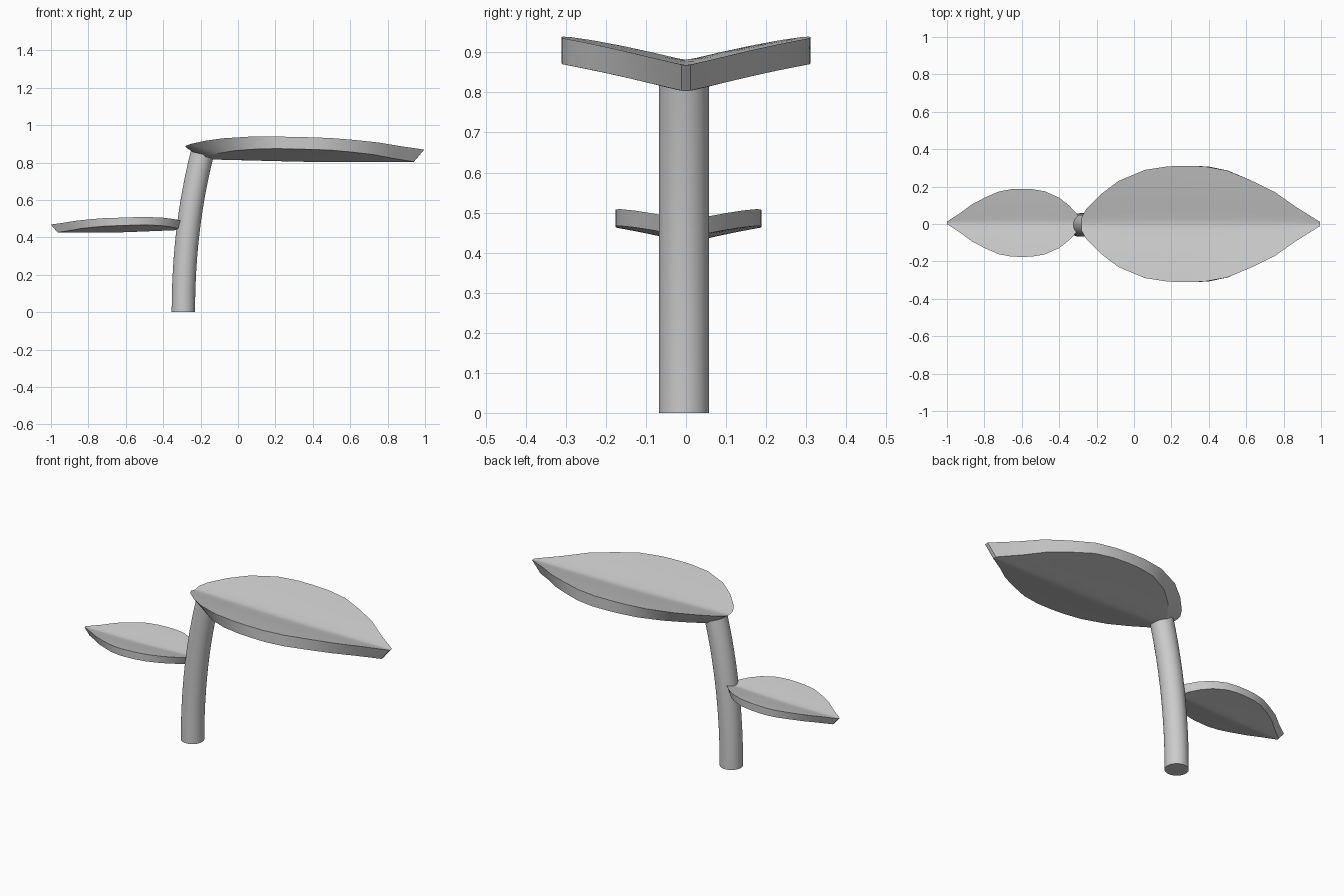
import bpy, bmesh, math
from mathutils import Vector

if "Cube" in bpy.data.objects:
    bpy.data.objects.remove(bpy.data.objects["Cube"])


def finish(name, bm, angle):
    bmesh.ops.recalc_face_normals(bm, faces=bm.faces)
    me = bpy.data.meshes.new(name)
    bm.to_mesh(me)
    bm.free()
    ob = bpy.data.objects.new(name, me)
    bpy.context.collection.objects.link(ob)
    bpy.ops.object.select_all(action='DESELECT')
    ob.select_set(True)
    bpy.context.view_layer.objects.active = ob
    bpy.ops.object.shade_smooth_by_angle(angle=math.radians(angle))
    return ob


# Leaf outline: (fraction of length, fraction of half width)
OUTLINE = [(0, .12), (.02, .26), (.08, .51), (.155, .74), (.265, .93), (.36, .99), (.43, 1),
           (.515, .99), (.61, .92), (.71, .75), (.81, .55), (.9, .29), (1, .035)]
COLS = [-1, -.75, -.5, -.25, -.08, 0, .08, .25, .5, .75, 1]


def leaf(name, top, bottom, z, half, yc, thick, rise):
    """top, bottom: (base x, tip x) of each skin; z: (base z, tip z) of the midrib."""
    bm = bmesh.new()
    skins = []
    for ends, drop in ((top, 0), (bottom, thick)):
        rows = []
        for u, w in OUTLINE:
            row = []
            for v in COLS:
                t = w * v
                # folded cross-section, a little rounded at the midrib
                lift = rise * (1.2 * math.sqrt(t * t + .003) - .06 - .2 * t * t)
                row.append(bm.verts.new((ends[0] + (ends[1] - ends[0]) * u, yc + half * t,
                                         z[0] + (z[1] - z[0]) * min(1, u * 2) - drop + lift)))
            rows.append(row)
        skins.append(rows)
        for a, b in zip(rows, rows[1:]):
            for i in range(len(COLS) - 1):
                bm.faces.new((a[i], a[i + 1], b[i + 1], b[i]))
    # rim joining the two skins
    loops = [[r[0] for r in s] + s[-1][1:] + [r[-1] for r in s[-2::-1]] + s[0][-2:0:-1] for s in skins]
    n = len(loops[0])
    for i in range(n):
        j = (i + 1) % n
        bm.faces.new((loops[0][i], loops[0][j], loops[1][j], loops[1][i]))
    return finish(name, bm, 35)


# Curved stem: rings swept along a quadratic curve
def stem(name, p0, p1, p2, radius, steps=12, sides=32):
    bm = bmesh.new()
    rings = []
    for k in range(steps + 1):
        t = k / steps
        c = p0 * (1 - t) ** 2 + p1 * 2 * t * (1 - t) + p2 * t * t
        d = ((p1 - p0) * (1 - t) + (p2 - p1) * t).normalized()
        side, depth = Vector((d.z, 0, -d.x)), Vector((0, 1, 0))
        rings.append([bm.verts.new(c + radius * (side * math.cos(a) + depth * math.sin(a)))
                      for a in (2 * math.pi * i / sides for i in range(sides))])
    for a, b in zip(rings, rings[1:]):
        for i in range(sides):
            bm.faces.new((a[i], a[i - 1], b[i - 1], b[i]))
    bm.faces.new(rings[0])
    bm.faces.new(rings[-1])
    return finish(name, bm, 40)


stem("stem", Vector((-.292, -.005, 0)), Vector((-.292, -.005, .45)), Vector((-.192, -.005, .845)), .0625)
leaf("large_leaf", (-.28, .995), (-.185, .94), (.882, .868), .311, 0, .065, .072)
leaf("small_leaf", (-.29, -1), (-.31, -.965), (.481, .468), .182, .006, .042, .039)
